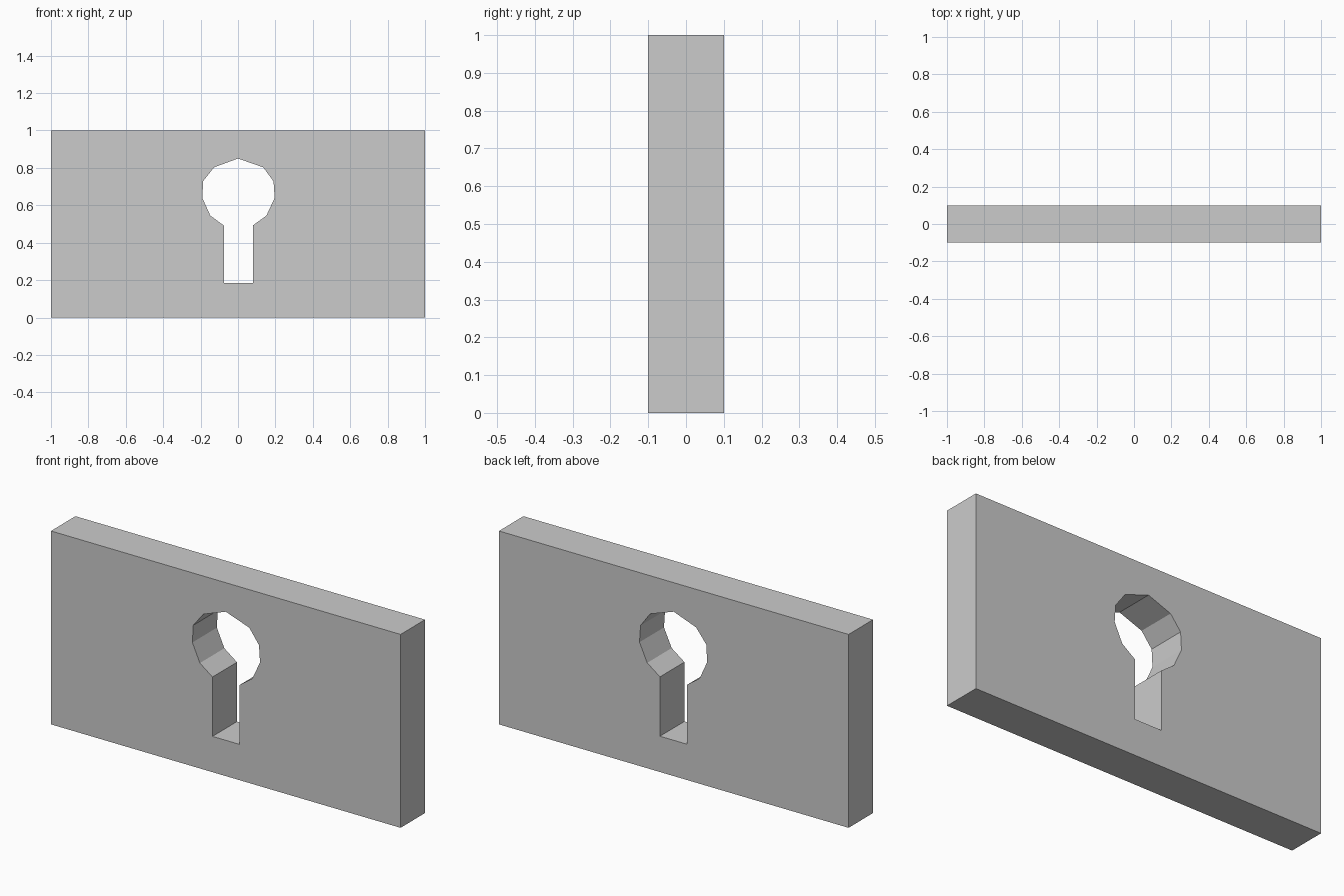
import bpy
import math

if "Cube" in bpy.data.objects:
    bpy.data.objects.remove(bpy.data.objects["Cube"])

# Outlines in the front plane (x, z)
plate = [(-1, 0), (1, 0), (1, 1), (-1, 1)]
keyhole = [(0, 0.85), (0.135, 0.803), (0.19, 0.728), (0.196, 0.64),
           (0.152, 0.545), (0.079, 0.492), (0.079, 0.185),
           (-0.076, 0.185), (-0.076, 0.492), (-0.148, 0.545),
           (-0.191, 0.64), (-0.186, 0.73), (-0.128, 0.803)]

# Filled 2D profile: the inner outline becomes a through hole
curve = bpy.data.curves.new("keyhole_plate", "CURVE")
curve.dimensions = "2D"
curve.fill_mode = "BOTH"
curve.extrude = 0.1
for outline in (plate, keyhole):
    spline = curve.splines.new("POLY")
    spline.points.add(len(outline) - 1)
    for point, (x, z) in zip(spline.points, outline):
        point.co = (x, z, 0, 1)
    spline.use_cyclic_u = True

# Stand the plate upright and turn it into a welded, flat-shaded mesh
obj = bpy.data.objects.new("keyhole_plate", curve)
bpy.context.collection.objects.link(obj)
obj.rotation_euler.x = math.pi / 2
bpy.context.view_layer.objects.active = obj
obj.select_set(True)
bpy.ops.object.convert(target="MESH")
obj = bpy.context.object
bpy.ops.object.transform_apply(location=False, rotation=True, scale=False)
weld = obj.modifiers.new("weld", "WELD")
weld.merge_threshold = 0.0005
bpy.ops.object.shade_flat()
